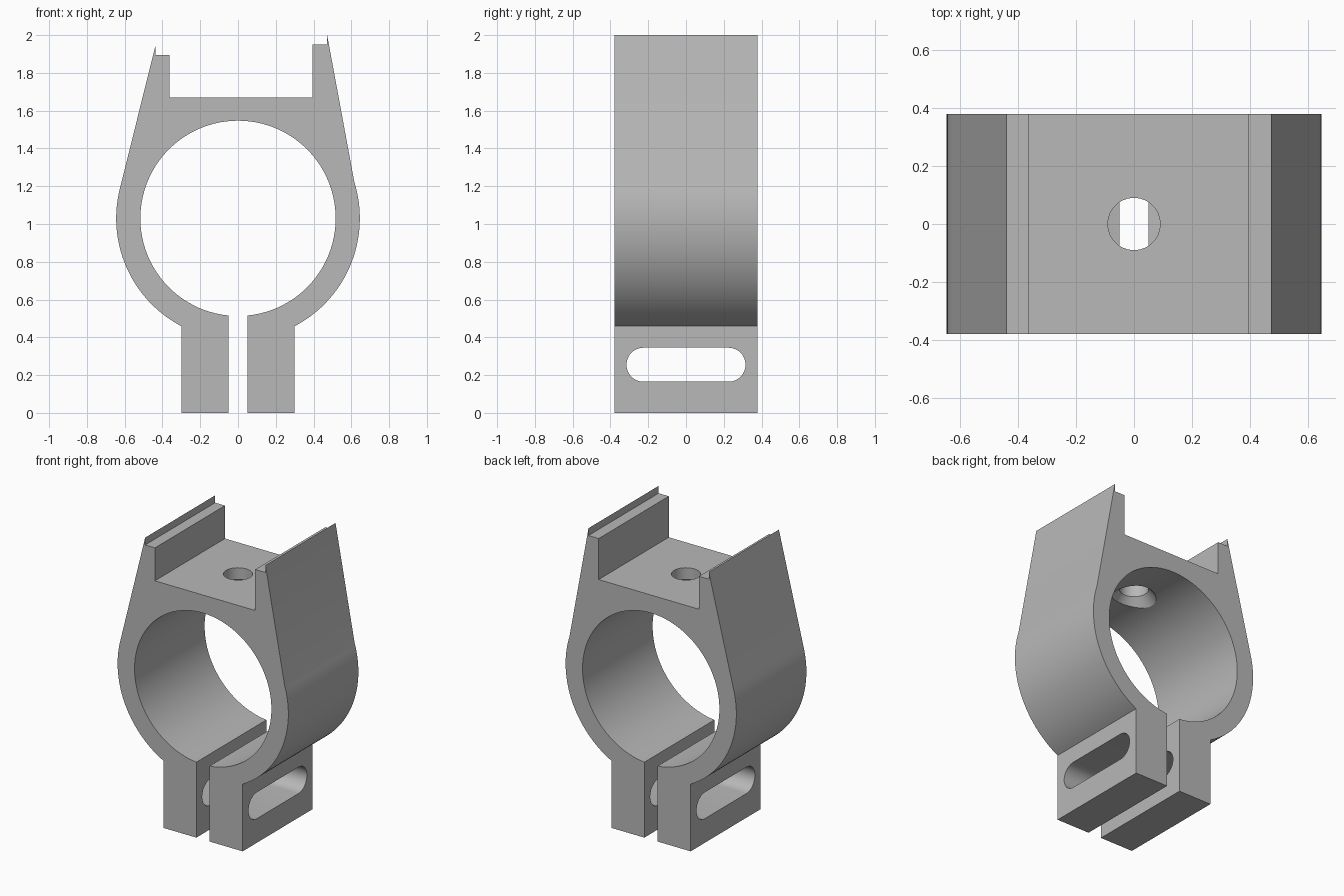
import bpy, bmesh
from math import pi, sin, cos, atan2, sqrt, radians
from mathutils import Matrix

cube = bpy.data.objects.get("Cube")
if cube:
    bpy.data.objects.remove(cube, do_unlink=True)

HALF_DEPTH = 0.378
CENTRE_Z, OUTER, INNER = 1.03, 0.645, 0.517
GAP, LUG = 0.05, 0.30

grey = bpy.data.materials.new("plain grey")
grey.use_nodes = True
colour = (0.48, 0.48, 0.48, 1)
grey.diffuse_color = colour
grey.node_tree.nodes["Principled BSDF"].inputs["Base Color"].default_value = colour


def make_object(name, bm):
    bmesh.ops.recalc_face_normals(bm, faces=bm.faces)
    mesh = bpy.data.meshes.new(name)
    bm.to_mesh(mesh)
    bm.free()
    mesh.materials.append(grey)
    obj = bpy.data.objects.new(name, mesh)
    bpy.context.collection.objects.link(obj)
    return obj


def prism(name, points, axis, half):
    """Extrude a 2D outline by +-half along x or y."""
    bm = bmesh.new()
    place = (lambda u, v: (u, -half, v)) if axis == "y" else (lambda u, v: (-half, u, v))
    face = bm.faces.new([bm.verts.new(place(u, v)) for u, v in points])
    moved = bmesh.ops.extrude_face_region(bm, geom=[face])["geom"]
    shift = (0, 2 * half, 0) if axis == "y" else (2 * half, 0, 0)
    bmesh.ops.translate(bm, vec=shift, verts=[g for g in moved if isinstance(g, bmesh.types.BMVert)])
    return make_object(name, bm)


def arc(u, v, r, start, end, steps):
    angles = [start + (end - start) * i / steps for i in range(steps + 1)]
    return [(u + r * cos(a), v + r * sin(a)) for a in angles]


def rim_angle(x, r, side):
    """Angle where the circle of radius r passes x, below (-1) or above (+1) its centre."""
    return atan2(side * sqrt(r * r - x * x), x)


# Clamp outline: right lug, outer ring, cradle on top, outer ring, left lug, bore
outline = [(GAP, 0), (LUG, 0)]
outline += arc(0, CENTRE_Z, OUTER, rim_angle(LUG, OUTER, -1), rim_angle(0.616, OUTER, 1), 32)
outline += [(0.472, 2.0), (0.472, 1.95), (0.395, 1.95), (0.395, 1.67),
            (-0.363, 1.67), (-0.363, 1.895), (-0.437, 1.895), (-0.437, 1.945)]
outline += arc(0, CENTRE_Z, OUTER, rim_angle(-0.622, OUTER, 1),
               rim_angle(-LUG, OUTER, -1) + 2 * pi, 32)
outline += [(-LUG, 0), (-GAP, 0)]
bore_start = rim_angle(-GAP, INNER, -1) + 2 * pi
outline += arc(0, CENTRE_Z, INNER, bore_start, rim_angle(GAP, INNER, -1), 96)
clamp = prism("clamp_body", outline, "y", HALF_DEPTH)

# Slot through both lugs
slot = arc(0.225, 0.255, 0.09, -pi / 2, pi / 2, 20) + arc(-0.225, 0.255, 0.09, pi / 2, 1.5 * pi, 20)
slot_cutter = prism("slot_cutter", slot, "x", 0.5)


def cone_cutter(name, low, high, r_low, r_high):
    bm = bmesh.new()
    bmesh.ops.create_cone(bm, cap_ends=True, segments=48, radius1=r_low, radius2=r_high,
                          depth=high - low, matrix=Matrix.Translation((0, 0, (low + high) / 2)))
    return make_object(name, bm)


# Screw hole in the cradle floor, countersunk from the bore side
hole_cutter = cone_cutter("hole_cutter", 1.3, 1.8, 0.09, 0.09)
sink_cutter = cone_cutter("countersink_cutter", 1.49, 1.59, 0.175, 0.09)

bpy.context.view_layer.objects.active = clamp
for cutter in (slot_cutter, hole_cutter, sink_cutter):
    cutter.hide_render = True
    cut = clamp.modifiers.new(cutter.name, "BOOLEAN")
    cut.operation, cut.solver, cut.object = "DIFFERENCE", "EXACT", cutter
    bpy.ops.object.modifier_apply(modifier=cut.name)
    bpy.data.objects.remove(cutter, do_unlink=True)

# Smooth curved walls with sharp edges
bpy.ops.object.select_all(action="DESELECT")
clamp.select_set(True)
bpy.ops.object.shade_smooth_by_angle(angle=radians(25))
